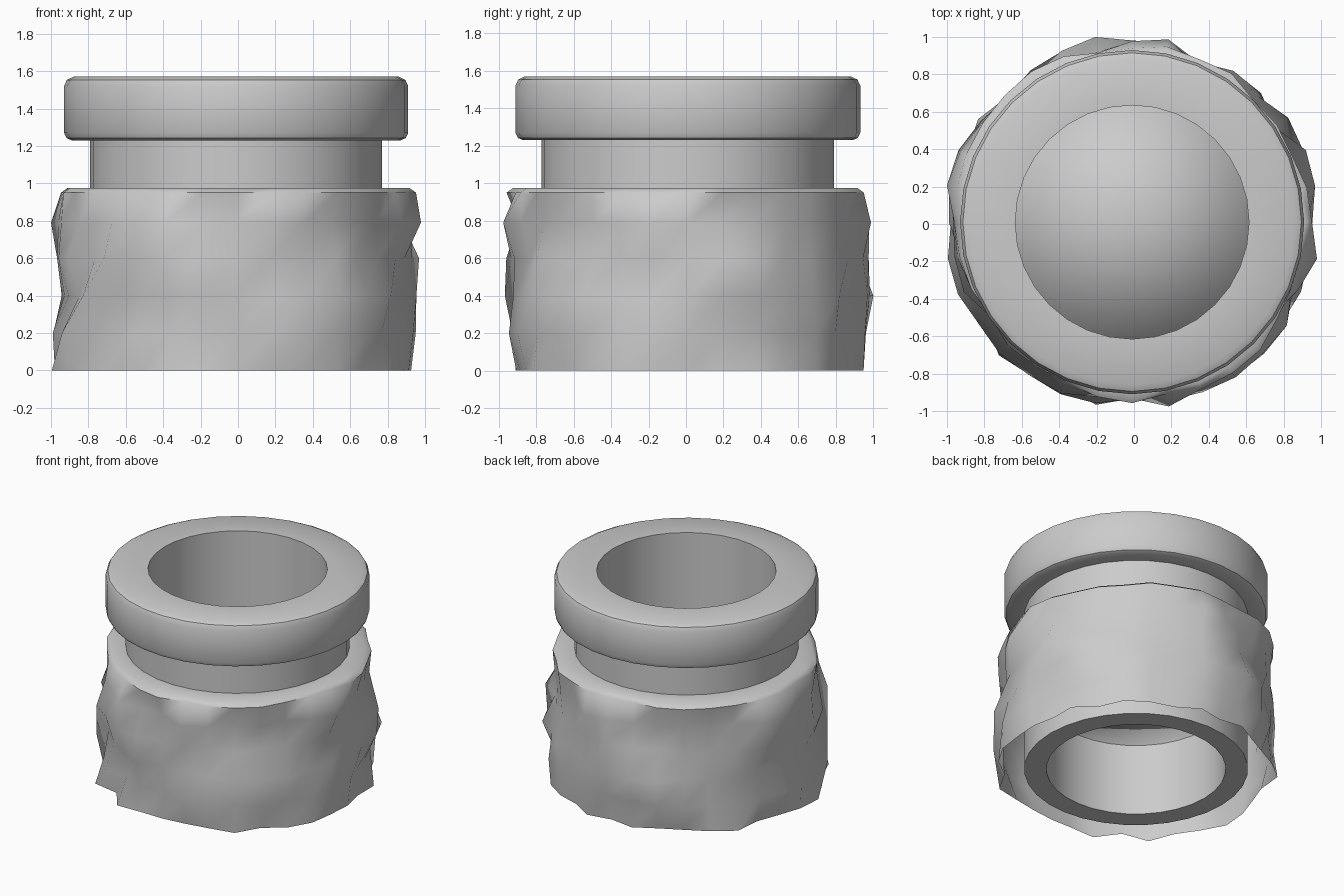
import bpy, bmesh, math, random

if "Cube" in bpy.data.objects:
    bpy.data.objects.remove(bpy.data.objects["Cube"])

random.seed(7)
CX, CY, SEG = -0.01, 0.01, 32

stone = bpy.data.materials.new("light_grey_stone")
stone.diffuse_color = (0.6, 0.6, 0.6, 1)
stone.use_nodes = True
stone.node_tree.nodes["Principled BSDF"].inputs["Base Color"].default_value = stone.diffuse_color


def rings_object(name, rings, closed=False, caps=False, smooth_angle=35):
    """Skin a list of rings; each ring is a function angle index -> (radius, z)."""
    bm = bmesh.new()
    loops = []
    for ring in rings:
        loop = []
        for i in range(SEG):
            r, z = ring(i)
            a = 2 * math.pi * i / SEG
            x = max(-1, min(1, CX + r * math.cos(a)))
            y = max(-1, min(1, CY + r * math.sin(a)))
            loop.append(bm.verts.new((x, y, z)))
        loops.append(loop)
    pairs = list(zip(loops, loops[1:]))
    if closed:
        pairs.append((loops[-1], loops[0]))
    for lo, hi in pairs:
        for i in range(SEG):
            j = (i + 1) % SEG
            bm.faces.new((lo[i], lo[j], hi[j], hi[i]))
    if caps:
        for loop in (loops[0], loops[-1]):
            c = bm.verts.new((CX, CY, loop[0].co.z))
            for i in range(SEG):
                bm.faces.new((c, loop[i], loop[(i + 1) % SEG]))
    bmesh.ops.recalc_face_normals(bm, faces=bm.faces)
    me = bpy.data.meshes.new(name)
    bm.to_mesh(me)
    bm.free()
    me.materials.append(stone)
    ob = bpy.data.objects.new(name, me)
    bpy.context.collection.objects.link(ob)
    bpy.ops.object.select_all(action='DESELECT')
    ob.select_set(True)
    bpy.context.view_layer.objects.active = ob
    if smooth_angle:
        bpy.ops.object.shade_smooth_by_angle(angle=math.radians(smooth_angle))
    else:
        bpy.ops.object.shade_smooth()
    return ob


def plain(r, z):
    return lambda i: (r, z)


def rough(lo, hi, z):
    radii = [random.uniform(lo, hi) for _ in range(SEG)]
    return lambda i: (radii[i], z)


# shaft with thick rounded rim, one closed lathe profile
profile = [(0.625, 0), (0.78, 0), (0.78, 1.23), (0.88, 1.23), (0.907, 1.242),
           (0.92, 1.27), (0.92, 1.52), (0.905, 1.553), (0.87, 1.57), (0.625, 1.57)]
rings_object("well_shaft_and_rim", [plain(r, z) for r, z in profile], closed=True)

# rough stone shell around the shaft, open below
rows = [rough(0.90, 1.01, z) for z in (0, 0.2, 0.4, 0.6, 0.79)]
rows += [rough(0.91, 0.97, 0.95)]
top = rows[-1]
rows += [lambda i: (top(i)[0] - 0.035, 0.975), plain(0.78, 0.975)]
rings_object("rough_stone_wall", rows, smooth_angle=50)

# softly shaded disc closing the shaft inside
rings_object("water_disc", [plain(0.625, 0.55), plain(0.625, 0.62)], caps=True, smooth_angle=0)
